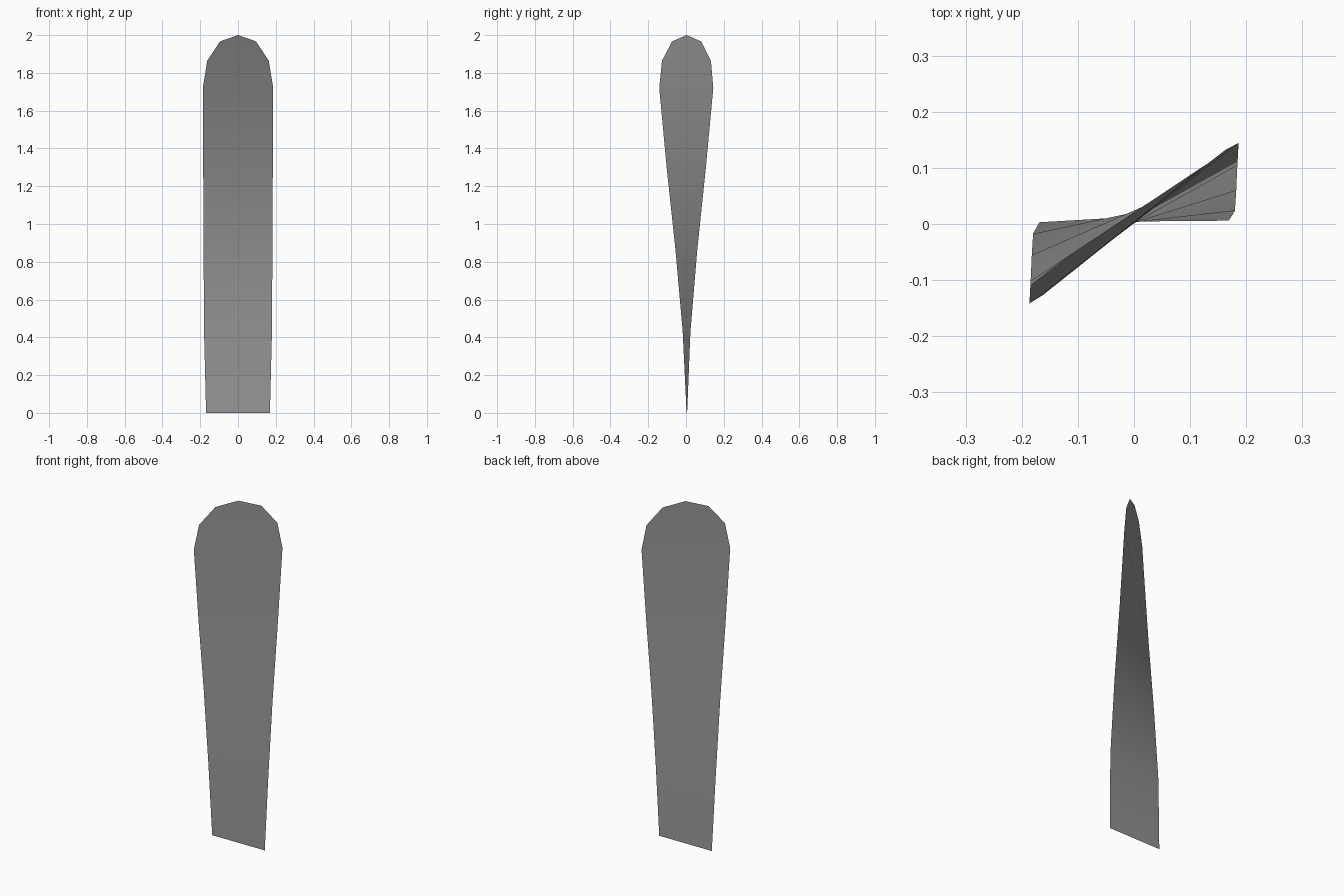
import bpy, bmesh
from math import radians, cos, sin

if "Cube" in bpy.data.objects:
    bpy.data.objects.remove(bpy.data.objects["Cube"])

# Twisting blade: height, half width, twist in degrees, y offset (slight bow)
SECTIONS = [
    (0.00, 0.169, 0.5, 0.0045),
    (0.43, 0.181, 6.5, 0.003),
    (0.86, 0.191, 17.5, 0.002),
    (1.29, 0.211, 29.2, 0.0014),
    (1.72, 0.235, 37.5, 0.0014),
    (1.865, 0.208, 38.5, 0.0025),
    (1.967, 0.122, 38.8, 0.0032),
]

bm = bmesh.new()
rows = []
for z, half, twist, y in SECTIONS:
    a = radians(twist)
    rows.append([bm.verts.new((s * half * cos(a), y + s * half * sin(a), z)) for s in (-1, 1)])

# Blade panels
for (l0, r0), (l1, r1) in zip(rows, rows[1:]):
    bm.faces.new((l0, r0, r1, l1))

# Rounded tip
tip = bm.verts.new((0, 0.0036, 2.0))
bm.faces.new((*rows[-1], tip))

mesh = bpy.data.meshes.new("blade")
bm.to_mesh(mesh)
bm.free()
mesh.shade_smooth()
blade = bpy.data.objects.new("blade", mesh)
bpy.context.collection.objects.link(blade)

# Dark grey finish
dark = bpy.data.materials.new("dark_grey")
dark.diffuse_color = (0.32, 0.32, 0.32, 1)
dark.use_nodes = True
dark.node_tree.nodes["Principled BSDF"].inputs["Base Color"].default_value = dark.diffuse_color
mesh.materials.append(dark)
